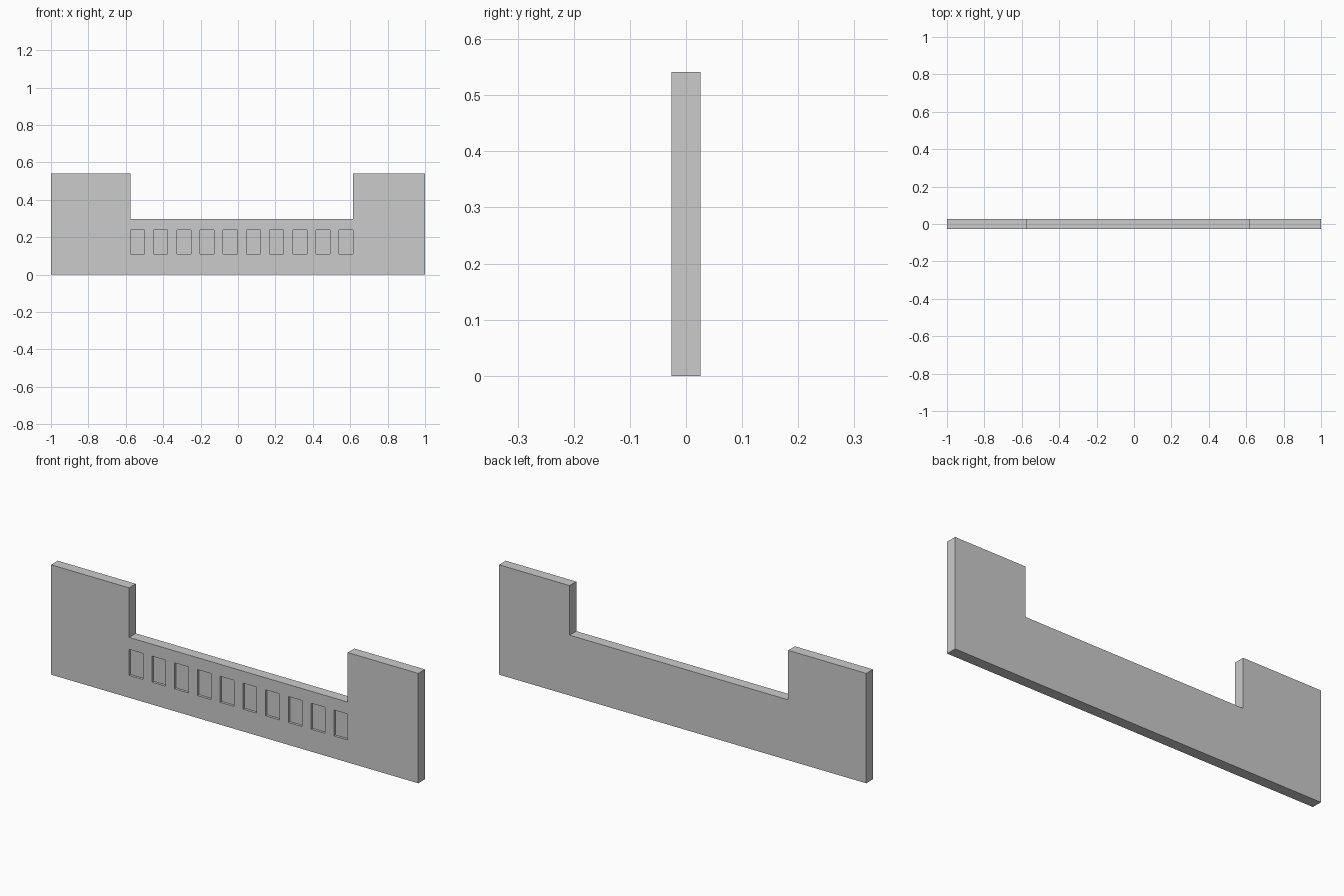
import bpy
import bmesh

if "Cube" in bpy.data.objects:
    bpy.data.objects.remove(bpy.data.objects["Cube"])

HALF_T = 0.026          # half wall thickness
TOP, LOW = 0.541, 0.297  # heights of end blocks and middle wall
X0, X1 = -0.575, 0.616   # inner edges of the end blocks
WIN_W, WIN_Z0, WIN_Z1 = 0.075, 0.11, 0.238
WIN_COUNT, DEPTH = 10, 0.012


def add_prism(bm, profile, y0, y1):
    """Extrude an x/z outline from y0 to y1."""
    face = bm.faces.new([bm.verts.new((x, y0, z)) for x, z in profile])
    ext = bmesh.ops.extrude_face_region(bm, geom=[face])
    verts = [g for g in ext["geom"] if isinstance(g, bmesh.types.BMVert)]
    bmesh.ops.translate(bm, verts=verts, vec=(0, y1 - y0, 0))


def make_object(name, bm):
    bmesh.ops.recalc_face_normals(bm, faces=bm.faces)
    mesh = bpy.data.meshes.new(name)
    bm.to_mesh(mesh)
    bm.free()
    obj = bpy.data.objects.new(name, mesh)
    bpy.context.collection.objects.link(obj)
    return obj


# Wall with raised end blocks
bm = bmesh.new()
add_prism(bm, [(-1, 0), (1, 0), (1, TOP), (X1, TOP), (X1, LOW),
               (X0, LOW), (X0, TOP), (-1, TOP)], -HALF_T, HALF_T)
wall = make_object("parapet_wall", bm)

# Row of shallow window recesses on the front
bm = bmesh.new()
pitch = (X1 - X0 - WIN_W) / (WIN_COUNT - 1)
for i in range(WIN_COUNT):
    a = X0 + i * pitch
    b = a + WIN_W
    add_prism(bm, [(a, WIN_Z0), (b, WIN_Z0), (b, WIN_Z1), (a, WIN_Z1)],
              -HALF_T - 0.05, -HALF_T + DEPTH)
cutter = make_object("recess_cutter", bm)
cutter.hide_render = True

# Cut the recesses, then discard the cutter
mod = wall.modifiers.new("recesses", "BOOLEAN")
mod.operation = "DIFFERENCE"
mod.solver = "EXACT"
mod.object = cutter
bpy.context.view_layer.objects.active = wall
wall.select_set(True)
bpy.ops.object.modifier_apply(modifier=mod.name)
bpy.data.objects.remove(cutter, do_unlink=True)
